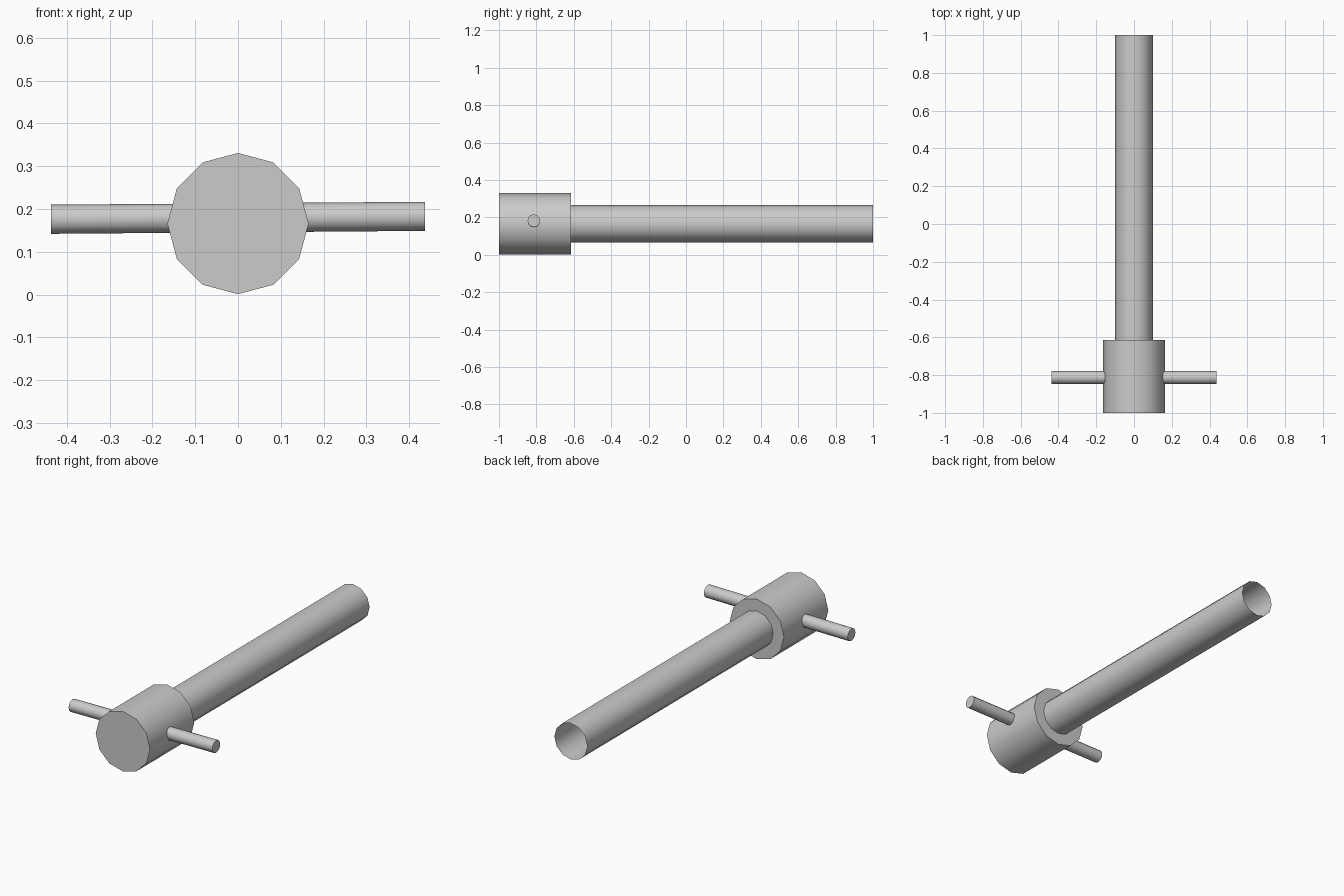
import bpy, math

cube = bpy.data.objects.get("Cube")
if cube:
    bpy.data.objects.remove(cube, do_unlink=True)

STEEL = (0.6, 0.6, 0.6, 1)
steel = bpy.data.materials.new("grey steel")
steel.use_nodes = True
steel.diffuse_color = STEEL
steel.node_tree.nodes["Principled BSDF"].inputs["Base Color"].default_value = STEEL

AXIS_Z = 0.166


def rod(name, radius, length, centre, rotation, cap="NGON"):
    """Twelve-sided smooth-shaded rod."""
    bpy.ops.mesh.primitive_cylinder_add(vertices=12, radius=radius, depth=length,
                                        end_fill_type=cap, location=centre,
                                        rotation=rotation)
    obj = bpy.context.object
    obj.name = name
    obj.data.materials.append(steel)
    bpy.ops.object.shade_smooth_by_angle(angle=math.radians(40))
    return obj


along_y = (math.radians(90), 0, 0)

# Thick closed head at the front
rod("head", 0.165, 0.385, (0, -0.8075, AXIS_Z), along_y)

# Hollow shaft, open at the back
rod("shaft", 0.1, 1.615, (0, 0.1925, AXIS_Z), along_y, cap="NOTHING")

# Slightly tilted cross bar through the head
rod("cross_bar", 0.034, 0.874, (0, -0.813, 0.1795), (0, math.radians(89.55), 0))
